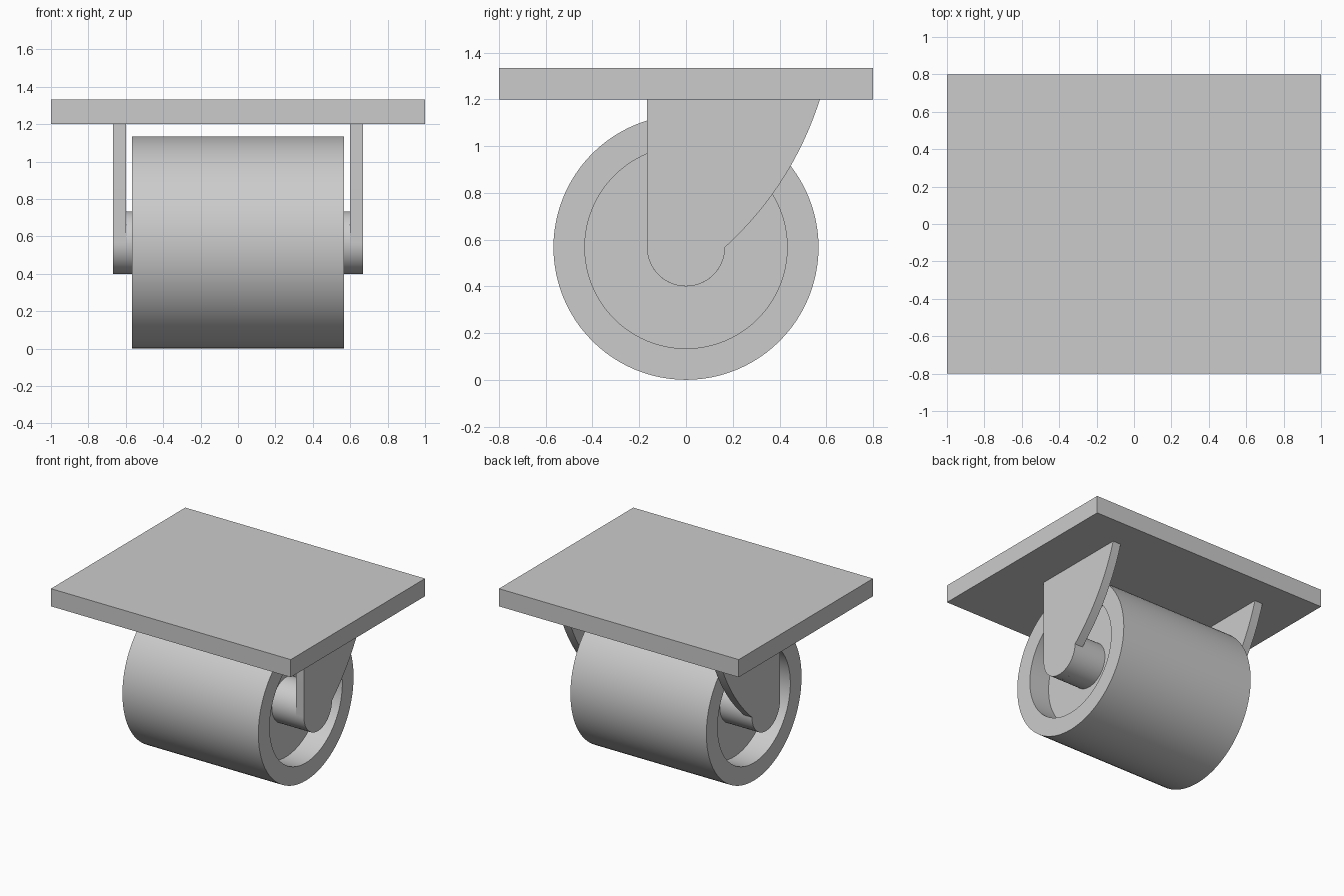
import bpy, math
from mathutils import Vector

cube = bpy.data.objects.get("Cube")
if cube:
    bpy.data.objects.remove(cube, do_unlink=True)

GREY = (0.6, 0.6, 0.6, 1.0)
grey = bpy.data.materials.new("light grey")
grey.use_nodes = True
grey.diffuse_color = GREY
grey.node_tree.nodes["Principled BSDF"].inputs["Base Color"].default_value = GREY

AXLE_Z = 0.567
AXLE_R = 0.167
SEGMENTS = 96


def add_mesh(name, verts, faces):
    mesh = bpy.data.meshes.new(name)
    mesh.from_pydata(verts, [], faces)
    mesh.materials.append(grey)
    obj = bpy.data.objects.new(name, mesh)
    bpy.context.collection.objects.link(obj)
    bpy.ops.object.select_all(action='DESELECT')
    obj.select_set(True)
    bpy.context.view_layer.objects.active = obj
    bpy.ops.object.mode_set(mode='EDIT')
    bpy.ops.mesh.select_all(action='SELECT')
    bpy.ops.mesh.normals_make_consistent(inside=False)
    bpy.ops.object.mode_set(mode='OBJECT')
    bpy.ops.object.shade_smooth_by_angle(angle=math.radians(30))
    return obj


def lathe(name, profile):
    """Turn (x, radius) points around the axle line and cap both ends."""
    n = SEGMENTS
    verts, faces = [], []
    for x, r in profile:
        for i in range(n):
            a = math.tau * i / n
            verts.append((x, r * math.cos(a), AXLE_Z + r * math.sin(a)))
    for k in range(len(profile) - 1):
        for i in range(n):
            j = (i + 1) % n
            faces.append((k * n + i, k * n + j, (k + 1) * n + j, (k + 1) * n + i))
    faces.append(tuple(range(n)))
    faces.append(tuple(range(len(verts) - n, len(verts))))
    return add_mesh(name, verts, faces)


def extrude_x(name, outline, x0, x1):
    """Solid slab from a (y, z) outline between two x positions."""
    n = len(outline)
    verts = [(x, y, z) for x in (x0, x1) for y, z in outline]
    faces = [tuple(range(n)), tuple(range(n, 2 * n))]
    faces += [(i, (i + 1) % n, n + (i + 1) % n, n + i) for i in range(n)]
    return add_mesh(name, verts, faces)


# Mounting plate
extrude_x("mounting_plate", [(-0.8, 1.2), (0.8, 1.2), (0.8, 1.333), (-0.8, 1.333)], -1, 1)

# Wide roller with a recess in each end
half = [(0.4, 0.433), (0.567, 0.433), (0.567, AXLE_Z), ]
lathe("wheel", [(-x, r) for x, r in half] + [(x, r) for x, r in reversed(half)])

# Fork outline: rounded foot, straight front edge, bowed rear edge
outline = [(-AXLE_R, 1.2)]
for i in range(33):
    a = math.pi + math.pi * i / 32
    outline.append((AXLE_R * math.cos(a), AXLE_Z + AXLE_R * math.sin(a)))
foot, top = Vector((AXLE_R, AXLE_Z)), Vector((0.573, 1.2))
chord = top - foot
bow = Vector((chord.y, -chord.x)).normalized() * 0.05
for i in range(1, 25):
    t = i / 24
    outline.append(tuple(foot + chord * t + bow * 4 * t * (1 - t)))

# Fork arms and axle stubs on both sides
for side, s in (("left", 1), ("right", -1)):
    extrude_x(side + "_fork_arm", outline, s * 0.6, s * 0.667)
    lathe(side + "_axle", [(s * 0.4, AXLE_R), (s * 0.6, AXLE_R)])
